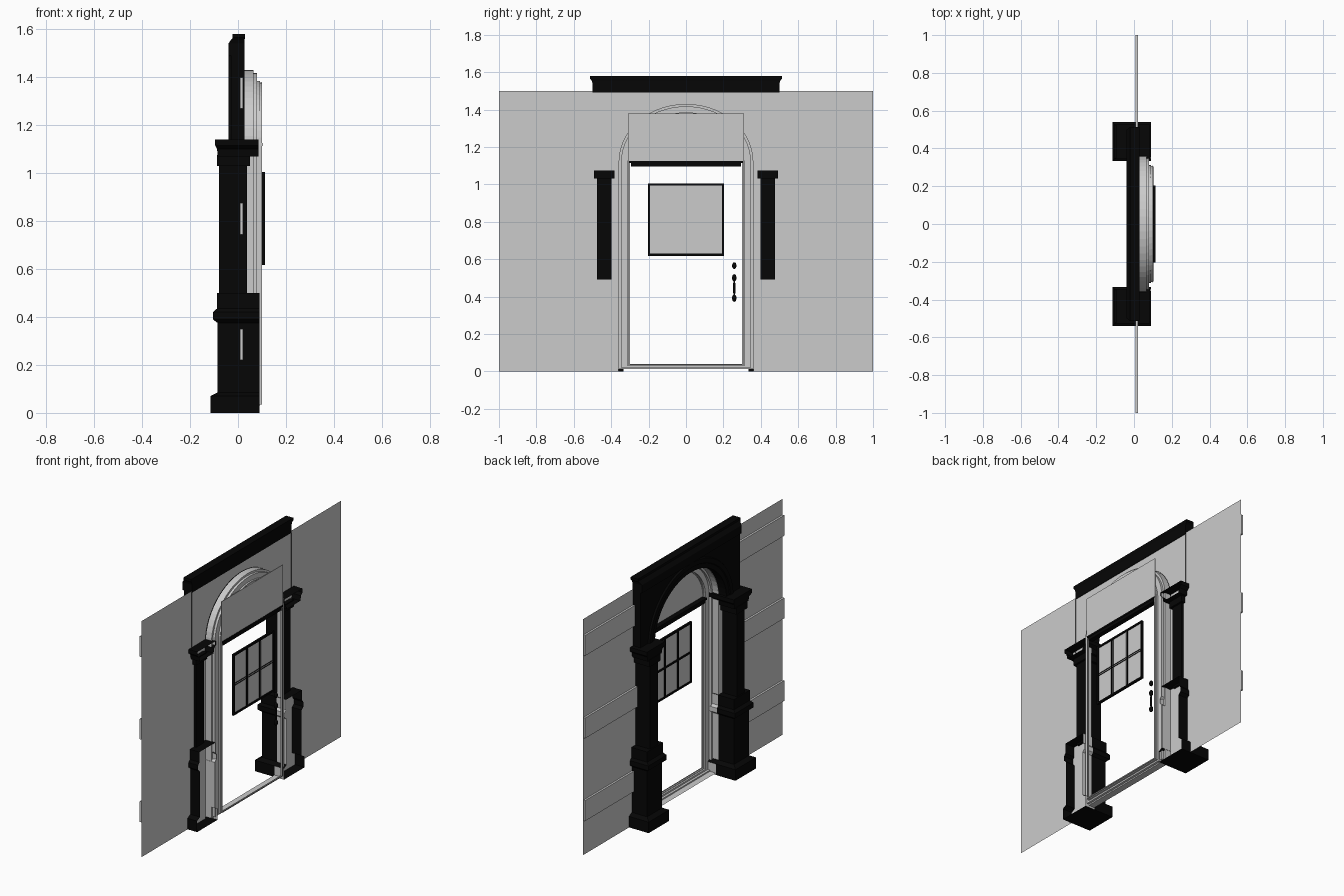
import bpy
import bmesh
import math

cube = bpy.data.objects.get("Cube")
if cube:
    bpy.data.objects.remove(cube, do_unlink=True)


def material(name, value):
    m = bpy.data.materials.new(name)
    m.use_nodes = True
    m.diffuse_color = (value, value, value, 1)
    m.node_tree.nodes["Principled BSDF"].inputs["Base Color"].default_value = (value, value, value, 1)
    return m


GREY = material("mid grey", 0.6)
BLACK = material("near black", 0.0018)
SPRING = 1.12      # height where the arch starts to curve
WALL = 0.023       # plane of the wall sheet


def finish(name, bm, mats, mirror=False, recalc=True):
    if recalc:
        bmesh.ops.recalc_face_normals(bm, faces=bm.faces)
    mesh = bpy.data.meshes.new(name)
    bm.to_mesh(mesh)
    bm.free()
    for m in mats:
        mesh.materials.append(m)
    ob = bpy.data.objects.new(name, mesh)
    bpy.context.collection.objects.link(ob)
    if mirror:
        mod = ob.modifiers.new("Mirror", "MIRROR")
        mod.use_axis = (False, True, False)
        mod.use_mirror_merge = False


def loft(bm, loops, closed=True):
    """Bridge successive point loops; return the vertex rows."""
    rows = [[bm.verts.new(p) for p in loop] for loop in loops]
    for a, b in zip(rows, rows[1:]):
        n = len(a)
        for i in range(n if closed else n - 1):
            j = (i + 1) % n
            bm.faces.new((a[i], a[j], b[j], b[i]))
    return rows


def fill(bm, verts):
    """Fill a concave outline."""
    face = bm.faces.new(verts)
    face.normal_update()
    bmesh.ops.triangulate(bm, faces=[face], ngon_method="EAR_CLIP")


def box(name, x, y, z, mat, mirror=False, open_back=False):
    bm = bmesh.new()
    rows = loft(bm, [[(x[0], y[0], h), (x[1], y[0], h), (x[1], y[1], h), (x[0], y[1], h)] for h in z])
    for r in rows:
        bm.faces.new(r)
    bmesh.ops.recalc_face_normals(bm, faces=bm.faces)
    if open_back:
        bmesh.ops.delete(bm, geom=[f for f in bm.faces if f.normal.x > 0.9], context="FACES_ONLY")
    finish(name, bm, [mat], mirror, recalc=not open_back)


def stack(name, levels, back, open_back, grey_return=False):
    """Stepped pier: levels of (height, half width, front x)."""
    mid = 0.436
    bm = bmesh.new()
    rows = loft(bm, [[(back, mid - w, z), (f, mid - w, z), (f, mid + w, z), (back, mid + w, z)]
                     for z, w, f in levels], closed=not open_back)
    bm.faces.new(rows[0])
    bm.faces.new(rows[-1])
    if grey_return:
        # Door-facing side behind the wall plane is grey
        bmesh.ops.bisect_plane(bm, geom=bm.verts[:] + bm.edges[:] + bm.faces[:],
                               plane_co=(WALL, 0, 0), plane_no=(1, 0, 0))
        bmesh.ops.recalc_face_normals(bm, faces=bm.faces)
        for f in bm.faces:
            c = f.calc_center_median()
            if c.x > WALL and c.y < mid - 0.05 and abs(f.normal.y) > 0.5:
                f.material_index = 1
    finish(name, bm, [BLACK, GREY], mirror=True)


def arch(x, r, top, steps=28):
    return [(x, -r * math.cos(math.pi * i / steps),
             SPRING + (top - SPRING) * math.sin(math.pi * i / steps)) for i in range(steps + 1)]


# Wall sheet with arched doorway
bm = bmesh.new()
outline = ([(WALL, -1, 0), (WALL, -0.36, 0)] + arch(WALL, 0.36, 1.43)
           + [(WALL, 0.36, 0), (WALL, 1, 0), (WALL, 1, 1.5), (WALL, -1, 1.5)])
fill(bm, [bm.verts.new(p) for p in outline])
finish("wall", bm, [GREY])

# Horizontal battens on the outer face
for i, z in enumerate((0.22, 0.745, 1.27)):
    box(f"batten_{i + 1}", (0.009, 0.0215), (0.44, 1), (z, z + 0.13), GREY, mirror=True)

# Stepped door frame, running round jambs, arch and sill
bm = bmesh.new()
loops = []
for x, r, top, low in ((WALL, 0.36, 1.43, 0.012), (0.065, 0.36, 1.43, 0.012),
                       (0.065, 0.347, 1.417, 0.02), (0.08, 0.347, 1.417, 0.02),
                       (0.08, 0.312, 1.385, 0.03), (0.091, 0.312, 1.385, 0.03),
                       (0.091, 0.308, 1.378, 0.034), (0.1, 0.308, 1.378, 0.034),
                       (0.1, 0.3, 1.37, 0.04)):
    loops.append([(x, -r, low)] + arch(x, r, top) + [(x, r, low)])
loft(bm, loops)
finish("door_frame", bm, [GREY])

# Panel and rail above the door
box("transom_panel", (0.097, 0.101), (-0.31, 0.31), (1.125, 1.38), GREY)
box("transom_rail", (0.07, 0.1), (-0.295, 0.295), (1.095, 1.118), BLACK)
box("transom_rail_lip", (0.066, 0.103), (-0.305, 0.305), (1.114, 1.125), BLACK)

# Window with frame, pane and open-backed glazing bars
box("window_pane", (0.105, 0.107), (-0.195, 0.195), (0.625, 1.0), GREY)
for side in (-1, 1):
    tag = "left" if side > 0 else "right"
    ys = sorted((side * 0.192, side * 0.204))
    box(f"window_stile_{tag}", (0.1, 0.113), ys, (0.618, 1.005), BLACK)
for tag, z in (("bottom", 0.618), ("top", 0.993)):
    box(f"window_rail_{tag}", (0.1, 0.113), (-0.2, 0.2), (z, z + 0.012), BLACK)
box("glazing_bar_upright", (0.1, 0.113), (0.06, 0.072), (0.625, 1.0), BLACK, True, True)
box("glazing_bar_cross", (0.1, 0.113), (-0.195, 0.195), (0.806, 0.818), BLACK, False, True)

# Door handle: lock, two mounts and a grip
bm = bmesh.new()
for z, h in ((0.565, 0.018), (0.5, 0.02), (0.392, 0.02), (0.445, 0.065)):
    made = bmesh.ops.create_uvsphere(bm, u_segments=16, v_segments=10, radius=1)["verts"]
    w = 0.006 if h > 0.05 else 0.012
    bmesh.ops.scale(bm, vec=(w, w, h), verts=made)
    bmesh.ops.translate(bm, vec=(0.086, 0.258, z), verts=made)
for f in bm.faces:
    f.smooth = True
finish("door_handle", bm, [BLACK])

# Piers: pedestal, shaft, neck and capital on each side
stack("pedestal", [(0, 0.103, -0.115), (0.07, 0.103, -0.115), (0.085, 0.075, -0.085),
                   (0.375, 0.075, -0.085), (0.39, 0.092, -0.105), (0.42, 0.092, -0.105),
                   (0.435, 0.08, -0.088), (0.5, 0.08, -0.088)], 0.09, True, True)
stack("shaft", [(0.49, 0.039, -0.08), (1.04, 0.039, -0.08)], 0.038, False)
stack("neck", [(1.03, 0.055, -0.088), (1.075, 0.055, -0.088)], 0.05, False)
stack("capital", [(1.07, 0.07, -0.085), (1.1, 0.075, -0.087), (1.115, 0.092, -0.095),
                  (1.14, 0.092, -0.095)], 0.085, True)

# Arched header, open at the back
bm = bmesh.new()
shape = [[(x, -0.5, SPRING)] + arch(x, 0.362, 1.432)
         + [(x, 0.5, SPRING), (x, 0.5, 1.5), (x, -0.5, 1.5)] for x in (-0.03, 0.027)]
fill(bm, loft(bm, shape)[0])
finish("header", bm, [BLACK])

# Raised moulding round the arch
bm = bmesh.new()
loft(bm, [arch(x, r, r + 1.07) for x, r in ((-0.03, 0.425), (-0.04, 0.42), (-0.04, 0.392),
                                            (-0.034, 0.388), (-0.034, 0.36), (-0.02, 0.36))], closed=False)
finish("arch_moulding", bm, [BLACK])

# Cornice along the top
bm = bmesh.new()
rows = loft(bm, [[(a, -w, z), (b, -w, z), (b, w, z), (a, w, z)] for z, w, a, b in
                 ((1.49, 0.5, -0.04, 0.027), (1.54, 0.5, -0.04, 0.027), (1.555, 0.505, -0.03, 0.027),
                  (1.565, 0.514, -0.022, 0.03), (1.58, 0.514, -0.022, 0.03))])
for r in (rows[0], rows[-1]):
    bm.faces.new(r)
finish("cornice", bm, [BLACK])
